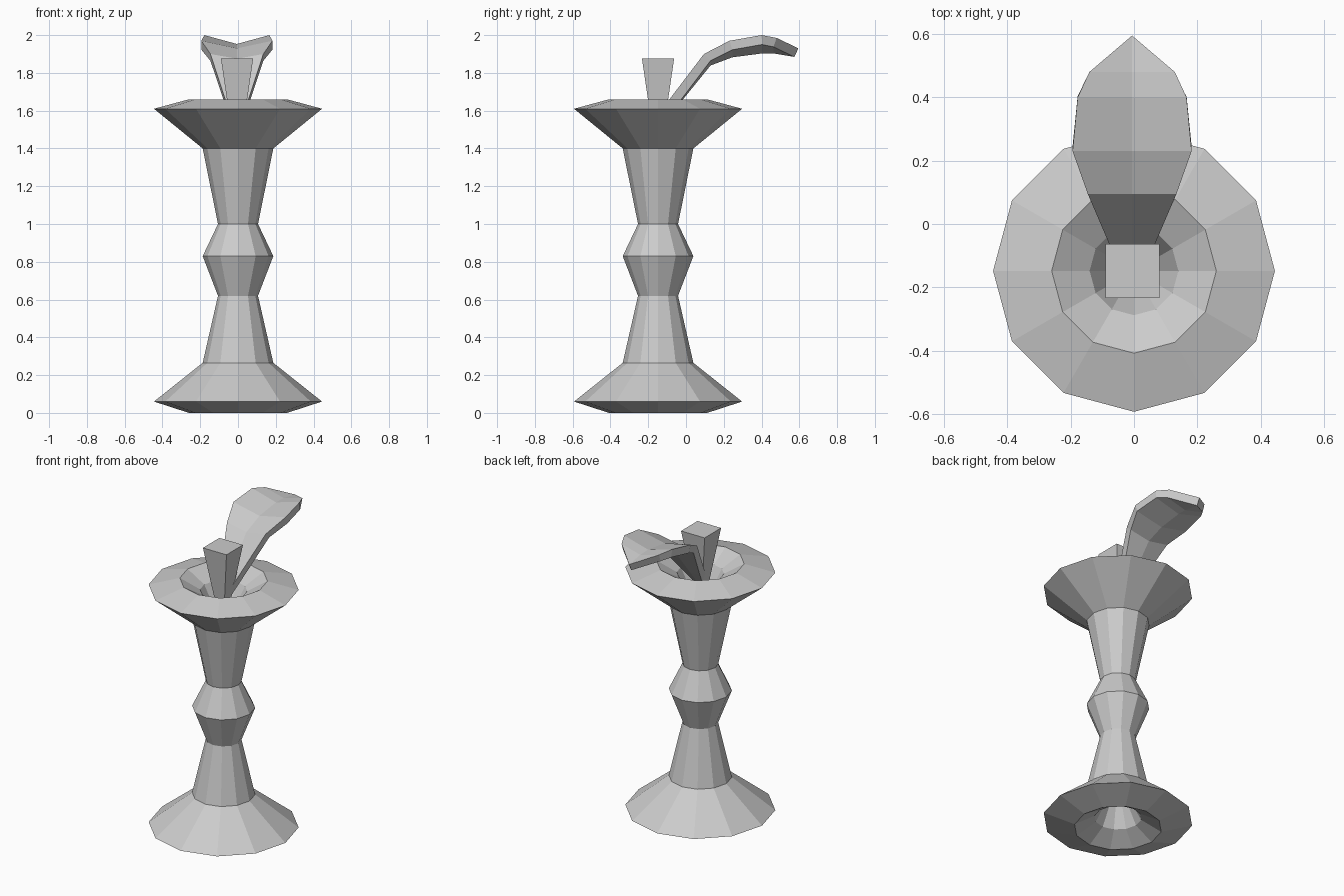
import bpy, bmesh, math
from mathutils import Vector

cube = bpy.data.objects.get("Cube")
if cube:
    bpy.data.objects.remove(cube, do_unlink=True)

stone = bpy.data.materials.new("light grey stone")
stone.use_nodes = True
stone.diffuse_color = (0.6, 0.6, 0.6, 1)
stone.node_tree.nodes["Principled BSDF"].inputs["Base Color"].default_value = (0.6, 0.6, 0.6, 1)

AXIS_Y = -0.148
SIDES = 12


def make_object(name, bm):
    bmesh.ops.recalc_face_normals(bm, faces=bm.faces)
    mesh = bpy.data.meshes.new(name)
    bm.to_mesh(mesh)
    bm.free()
    mesh.materials.append(stone)
    obj = bpy.data.objects.new(name, mesh)
    bpy.context.collection.objects.link(obj)
    return obj


def loft(name, rings):
    """Skin a list of equal-length point loops and cap both ends."""
    bm = bmesh.new()
    loops = [[bm.verts.new(p) for p in ring] for ring in rings]
    n = len(loops[0])
    for a, b in zip(loops, loops[1:]):
        for i in range(n):
            j = (i + 1) % n
            bm.faces.new((a[i], a[j], b[j], b[i]))
    bm.faces.new(loops[0][::-1])
    bm.faces.new(loops[-1])
    bmesh.ops.remove_doubles(bm, verts=bm.verts, dist=0.0005)
    return make_object(name, bm)


def circle(r, z):
    return [(r * math.cos(math.tau * i / SIDES),
             AXIS_Y + r * math.sin(math.tau * i / SIDES), z) for i in range(SIDES)]


# Turned pedestal with a hollow foot and a dished top: (radius, height)
profile = [(0.06, 0.22), (0.14, 0.07), (0.26, 0.0), (0.445, 0.06), (0.187, 0.265),
           (0.106, 0.62), (0.187, 0.83), (0.106, 1.0), (0.187, 1.4),
           (0.445, 1.61), (0.26, 1.66), (0.14, 1.59), (0.06, 1.44)]
loft("pedestal", [circle(r, z) for r, z in profile])


# Flared square spout standing in the dish
def square(h, z):
    return [(sx * h - 0.005, AXIS_Y + sy * h, z)
            for sx, sy in ((-1, -1), (1, -1), (1, 1), (-1, 1))]


loft("spout", [square(0.03, 1.5), square(0.085, 1.875)])

# Curved leaf with raised edges: (y, edge height, half width, keel drop)
stations = [(-0.15, 1.58, 0.035, 0.005), (-0.08, 1.67, 0.065, 0.01),
            (0.095, 1.90, 0.14, 0.025), (0.23, 1.97, 0.188, 0.04),
            (0.40, 2.0, 0.172, 0.047), (0.48, 1.985, 0.135, 0.035),
            (0.595, 1.93, 0.0, 0.0)]
THICK = 0.05
sections = []
for k, (y, z, w, drop) in enumerate(stations):
    before, after = stations[max(k - 1, 0)], stations[min(k + 1, len(stations) - 1)]
    along = Vector((0, after[0] - before[0], after[1] - before[1])).normalized()
    down = Vector((0, along.z, -along.y)) * THICK
    top = [Vector((x - 0.006, y, h)) for x, h in ((-w, z), (0, z - drop), (w, z))]
    sections.append(top + [p + down for p in reversed(top)])
loft("leaf", sections)
